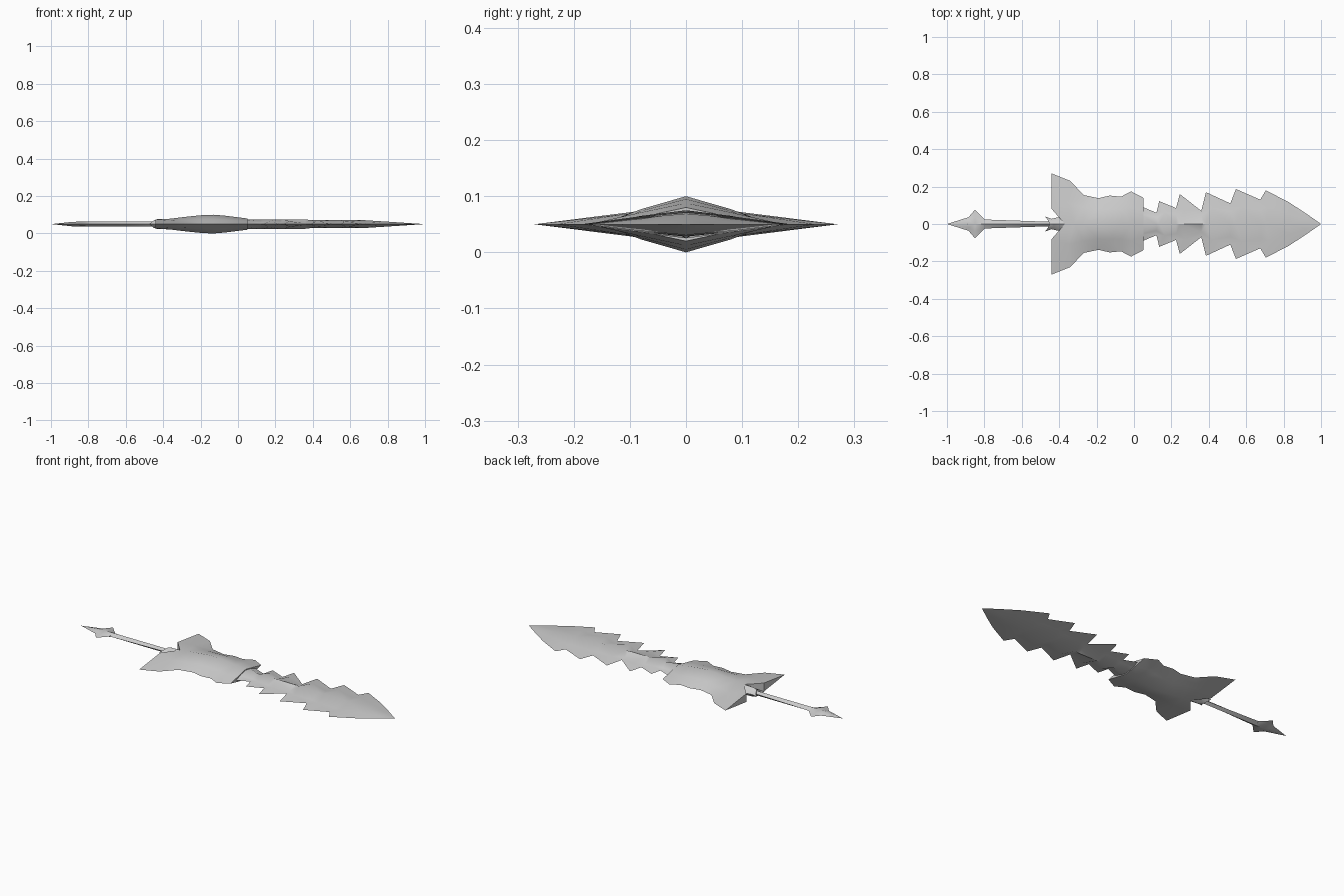
import bpy, bmesh, math

Z0 = 0.05  # height of the sword's mid plane

steel = bpy.data.materials.new("grey steel")
steel.diffuse_color = (0.6, 0.6, 0.6, 1)


def loft(name, stations, angle=40):
    """Stations: (ridge x, ridge height, mid x, mid y, mid height, edge x, edge y).
    Builds a closed body mirrored in y and z from the ridge, mid and edge lines."""
    bm = bmesh.new()
    rings = []
    for rx, rz, mx, my, mz, ex, ey in stations:
        pts = [(rx, 0, rz), (mx, my, mz), (ex, ey, 0), (mx, my, -mz),
               (rx, 0, -rz), (mx, -my, -mz), (ex, -ey, 0), (mx, -my, mz)]
        rings.append([bm.verts.new((x, y, z + Z0)) for x, y, z in pts])
    for a, b in zip(rings, rings[1:]):
        for i in range(8):
            j = (i + 1) % 8
            bm.faces.new((a[i], a[j], b[j], b[i]))
    for r in (rings[0], rings[-1]):
        bm.faces.new(r)
    bmesh.ops.remove_doubles(bm, verts=bm.verts, dist=0.0004)
    bmesh.ops.triangulate(bm, faces=bm.faces)
    bmesh.ops.recalc_face_normals(bm, faces=bm.faces)
    me = bpy.data.meshes.new(name)
    bm.to_mesh(me)
    bm.free()
    ob = bpy.data.objects.new(name, me)
    bpy.context.collection.objects.link(ob)
    me.materials.append(steel)
    bpy.context.view_layer.objects.active = ob
    ob.select_set(True)
    bpy.ops.object.shade_smooth_by_angle(angle=math.radians(angle))
    ob.select_set(False)


def diamond(x, w, h):
    """Plain diamond section."""
    return (x, h, x, w / 2, h / 2, x, w)


# Grip, with the spear-shaped pommel at its end
loft("grip", [diamond(x, w, h) for x, w, h in [
    (-0.89, 0.02, 0.012), (-0.80, 0.024, 0.013), (-0.45, 0.012, 0.013)]])
loft("pommel", [diamond(x, w, h) for x, w, h in [
    (-1.0, 0, 0), (-0.885, 0.036, 0.012), (-0.85, 0.077, 0.013), (-0.80, 0.025, 0.013)]])

# Collar between grip and guard
loft("collar", [
    (-0.45, 0.02, -0.46, 0.02, 0.012, -0.475, 0.04),
    (-0.43, 0.027, -0.43, 0.015, 0.016, -0.44, 0.028),
    (-0.35, 0.028, -0.37, 0.02, 0.018, -0.40, 0.037)])

# Guard with swept-back wings
loft("guard", [
    (-0.37, 0.028, -0.44, 0.08, 0.024, -0.44, 0.27),
    (-0.32, 0.034, -0.35, 0.11, 0.018, -0.34, 0.23),
    (-0.27, 0.040, -0.27, 0.09, 0.020, -0.27, 0.155),
    (-0.19, 0.048, -0.19, 0.08, 0.026, -0.19, 0.138),
    (-0.13, 0.050, -0.13, 0.08, 0.027, -0.13, 0.152),
    (-0.07, 0.045, -0.07, 0.08, 0.024, -0.07, 0.146),
    (-0.015, 0.038, -0.015, 0.09, 0.019, -0.015, 0.174),
    (0.05, 0.030, 0.05, 0.07, 0.015, 0.05, 0.14)])

# Barbed blade: each segment flares at the back and narrows into the next one
barbs = [  # back x, back width, front x, front width, ridge height
    (0.00, 0.11, 0.12, 0.06, 0.025),
    (0.135, 0.122, 0.225, 0.085, 0.025),
    (0.245, 0.16, 0.36, 0.07, 0.025),
    (0.385, 0.17, 0.515, 0.11, 0.022),
    (0.545, 0.187, 0.675, 0.13, 0.021)]
blade = []
for bx, bw, fx, fw, h in barbs:
    blade.append((bx, h, bx + 0.03, bw * 0.5, h * 0.6, bx, bw))
    blade.append((fx, h, fx, fw * 0.6, h * 0.18, fx, fw))
blade += [(0.705, 0.019, 0.72, 0.09, 0.011, 0.705, 0.18),
          (0.83, 0.011, 0.83, 0.055, 0.006, 0.83, 0.115),
          (0.92, 0.005, 0.92, 0.028, 0.003, 0.92, 0.056),
          (1.0, 0, 1.0, 0, 0, 1.0, 0)]
loft("blade", blade, 30)
